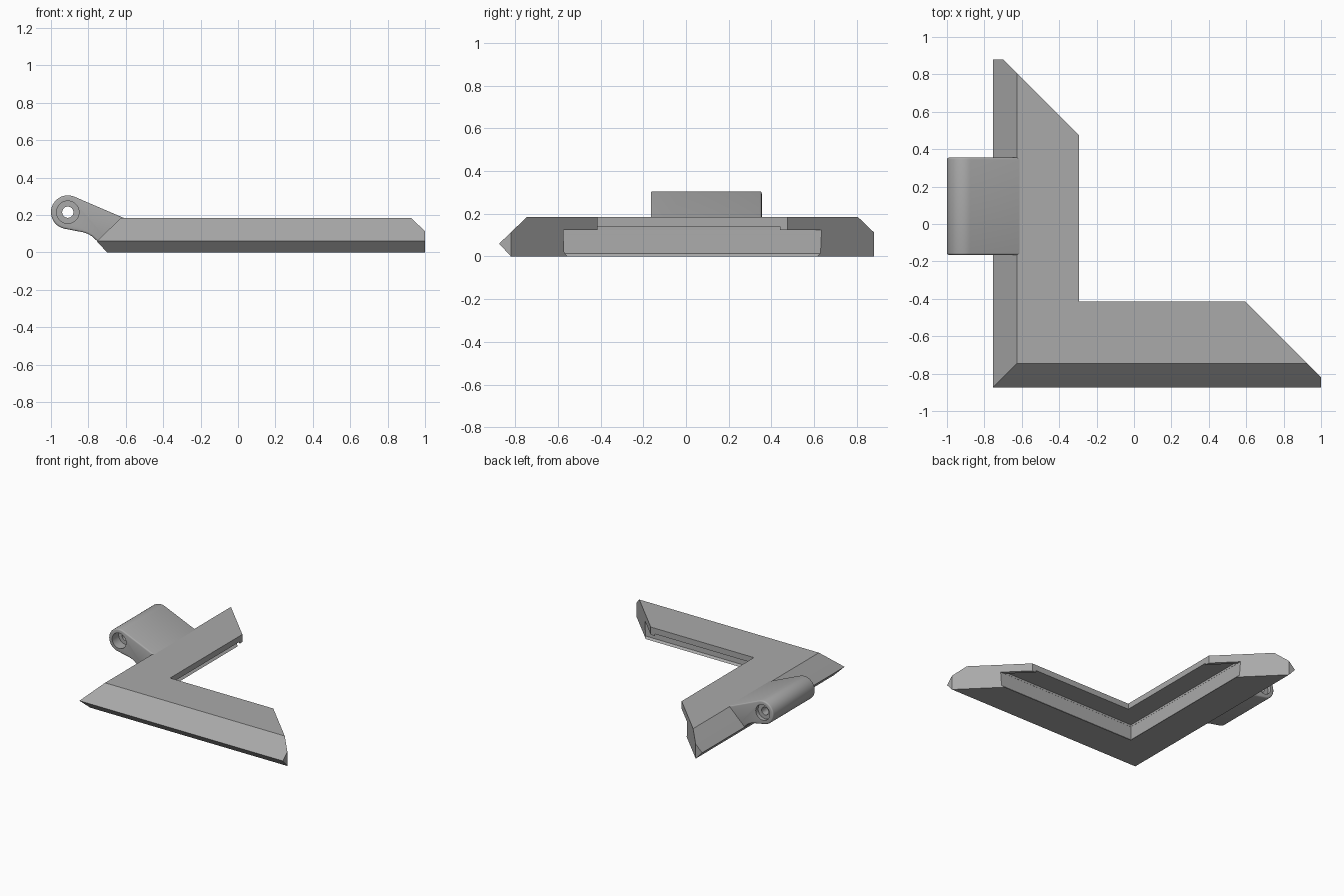
import bpy, bmesh, math
from mathutils import Matrix

cube = bpy.data.objects.get("Cube")
if cube:
    bpy.data.objects.remove(cube, do_unlink=True)

grey = bpy.data.materials.new("plain grey")
grey.use_nodes = True
COLOUR = (0.4, 0.4, 0.4, 1)
grey.diffuse_color = COLOUR
grey.node_tree.nodes["Principled BSDF"].inputs["Base Color"].default_value = COLOUR

X0, Y0, REACH = -0.755, -0.875, 1.755   # outer corner and arm length


def finish(bm, name):
    bmesh.ops.recalc_face_normals(bm, faces=bm.faces)
    mesh = bpy.data.meshes.new(name)
    bm.to_mesh(mesh)
    bm.free()
    mesh.materials.append(grey)
    ob = bpy.data.objects.new(name, mesh)
    bpy.context.collection.objects.link(ob)
    return ob


def mitred_sweep(name, section, diagonal, tip=0):
    """Sweep (depth, height) points round the corner; ends lie on x + y = diagonal.
    The first `tip` points form a separately capped, squared-off tip."""
    bm = bmesh.new()
    total = diagonal - X0 - Y0
    rings = []
    for station in range(3):
        ring = []
        for d, z in section:
            along = min(REACH, total - d)
            x, y = [(along, d), (d, d), (d, along)][station]
            ring.append(bm.verts.new((X0 + x, Y0 + y, z)))
        rings.append(ring)
    n = len(section)
    for a, b in zip(rings, rings[1:]):
        for i in range(n):
            j = (i + 1) % n
            bm.faces.new((a[i], a[j], b[j], b[i]))
    for ring in (rings[0], rings[2]):
        if tip:
            bm.faces.new(ring[:tip])
            bm.faces.new([ring[0]] + ring[tip - 1:])
        else:
            bm.faces.new(ring)
    return finish(bm, name)


def cut(ob, cutter):
    mod = ob.modifiers.new("cut", 'BOOLEAN')
    mod.operation = 'DIFFERENCE'
    mod.solver = 'EXACT'
    mod.object = cutter
    cutter.hide_render = True
    cutter.hide_viewport = True
    cutter.display_type = 'WIRE'


# Corner frame with a rebate on its underside
frame = mitred_sweep("corner_frame", [
    (0.055, 0), (0, 0.06), (0.055, 0.113), (0.13, 0.185), (0.46, 0.185),
    (0.46, 0.125), (0.30, 0.125), (0.305, 0.015), (0.32, 0)], 0.18, tip=3)

# Shallow pocket under the lip, stopping short of the ends
pocket = mitred_sweep("pocket_cutter", [
    (0.301, 0.10), (0.301, 0.14), (0.50, 0.14), (0.50, 0.10)], 0.145)
cut(frame, pocket)

# Hinge lug: round knuckle flowing into the frame
CX, CZ, R = -0.91, 0.215, 0.09
FRONT, BACK = -0.165, 0.355
profile = []
for i in range(25):
    a = math.radians(67 + (258 - 67) * i / 24)
    profile.append((CX + R * math.cos(a), CZ + R * math.sin(a)))
profile += [(-0.83, 0.108), (-0.805, 0.1), (-0.78, 0.086), (-0.745, 0.053),
            (-0.68, 0.04), (-0.6, 0.15), (-0.61, 0.184)]
bm = bmesh.new()
base = bm.faces.new([bm.verts.new((x, FRONT, z)) for x, z in profile])
new = bmesh.ops.extrude_face_region(bm, geom=[base])["geom"]
bmesh.ops.translate(bm, vec=(0, BACK - FRONT, 0),
                    verts=[v for v in new if isinstance(v, bmesh.types.BMVert)])
rims = [e for e in bm.edges if abs(e.verts[0].co.y - e.verts[1].co.y) < 0.001]
bmesh.ops.bevel(bm, geom=rims, offset=0.01, segments=3, profile=0.5, affect='EDGES')
lug = finish(bm, "hinge_lug")


# Pin hole and wider counterbores at both ends
def bore(name, radius, y1, y2):
    bm = bmesh.new()
    place = Matrix.Translation((CX, (y1 + y2) / 2, CZ)) @ Matrix.Rotation(math.pi / 2, 4, 'X')
    bmesh.ops.create_cone(bm, cap_ends=True, segments=40, radius1=radius,
                          radius2=radius, depth=y2 - y1, matrix=place)
    cut(lug, finish(bm, name))


bore("pin_hole_cutter", 0.03, FRONT - 0.1, BACK + 0.1)
bore("front_counterbore_cutter", 0.06, FRONT - 0.1, FRONT + 0.08)
bore("back_counterbore_cutter", 0.06, BACK - 0.03, BACK + 0.1)

# Apply the cuts, then smooth only the rounded lug
for ob in (frame, lug):
    bpy.ops.object.select_all(action='DESELECT')
    bpy.context.view_layer.objects.active = ob
    ob.select_set(True)
    for mod in list(ob.modifiers):
        bpy.ops.object.modifier_apply(modifier=mod.name)
bpy.ops.object.shade_smooth_by_angle(angle=math.radians(35))
for ob in [o for o in bpy.data.objects if o.name.endswith("_cutter")]:
    bpy.data.objects.remove(ob, do_unlink=True)
